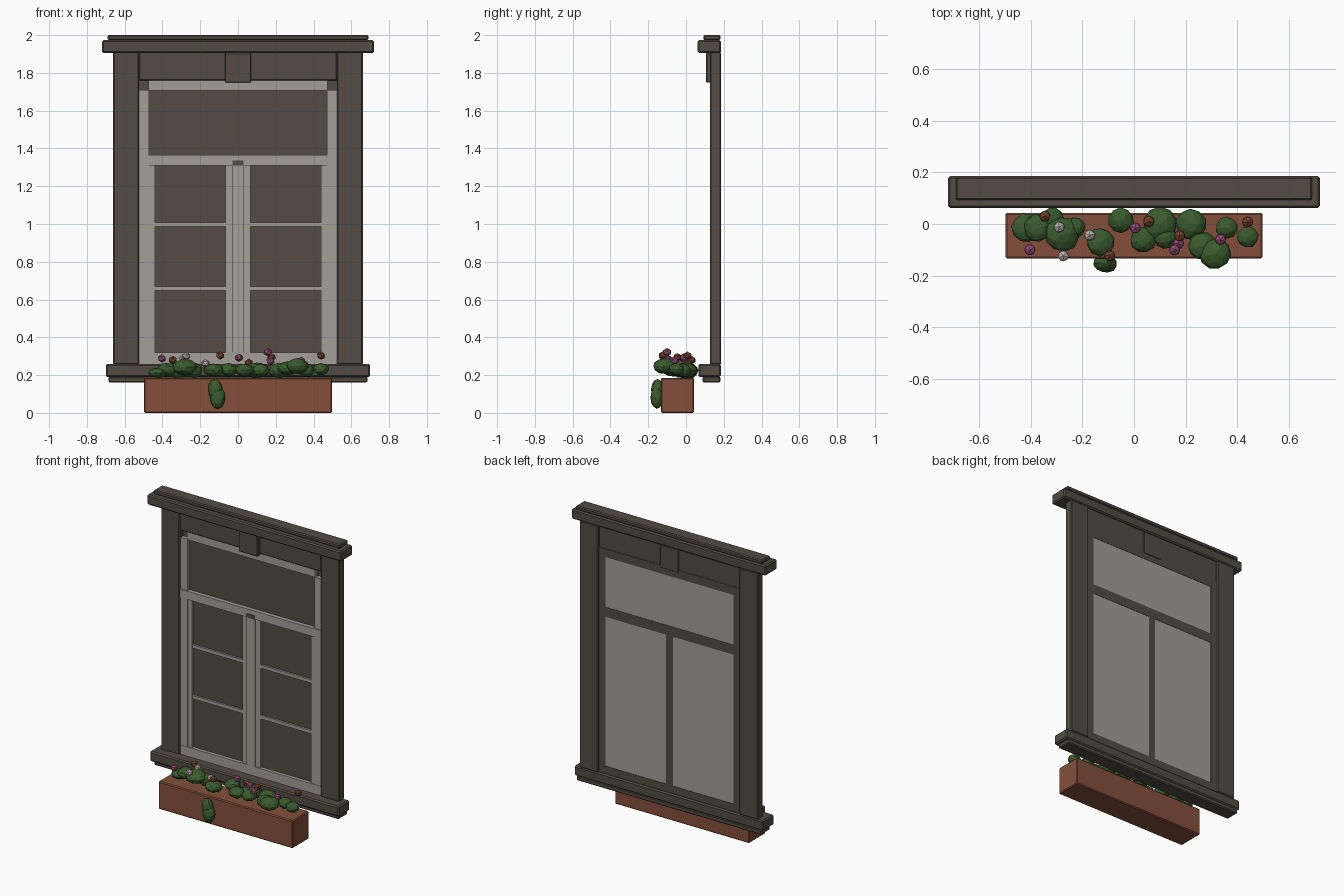
import bpy, bmesh, math, random
from mathutils import Vector, Matrix

random.seed(4)


def material(name, rgb):
    m = bpy.data.materials.new(name)
    m.diffuse_color = (*rgb, 1)
    return m


STONE = material("dark_stone", (0.085, 0.075, 0.058))
PAINT = material("pale_paint", (0.37, 0.345, 0.32))
CLAY = material("terracotta", (0.23, 0.078, 0.043))
LEAF = material("leaf_green", (0.042, 0.105, 0.028))
PINK = material("pink_petal", (0.32, 0.08, 0.19))
WHITE = material("white_petal", (0.52, 0.46, 0.46))
RUST = material("rust_petal", (0.2, 0.06, 0.032))


def add_object(name, bm, mat):
    me = bpy.data.meshes.new(name)
    bm.to_mesh(me)
    bm.free()
    me.materials.append(mat)
    ob = bpy.data.objects.new(name, me)
    bpy.context.collection.objects.link(ob)
    return ob


def box(name, x, y, z, mat, bevel=0.0):
    """Box from (min, max) ranges on each axis."""
    bm = bmesh.new()
    size = [r[1] - r[0] for r in (x, y, z)]
    mid = [(r[0] + r[1]) / 2 for r in (x, y, z)]
    bmesh.ops.create_cube(bm, size=1, matrix=Matrix.Translation(mid) @ Matrix.Diagonal((*size, 1)))
    ob = add_object(name, bm, mat)
    if bevel:
        mod = ob.modifiers.new("bevel", "BEVEL")
        mod.width = bevel
        mod.segments = 1
    return ob


def pair(name, x, y, z, mat, bevel=0.0):
    """The same box on the left and the right."""
    box(name + "_right", x, y, z, mat, bevel)
    box(name + "_left", (-x[1], -x[0]), y, z, mat, bevel)


def blob(name, centre, radii, mat, subdiv, jitter=0.0):
    """Faceted ball, slightly uneven."""
    bm = bmesh.new()
    bmesh.ops.create_icosphere(bm, subdivisions=subdiv, radius=1)
    spin = Matrix.Rotation(random.uniform(0, math.tau), 3, 'Z')
    for v in bm.verts:
        p = (spin @ v.co) * (1 + random.uniform(-jitter, jitter))
        v.co = Vector(centre) + Vector(p[i] * radii[i] for i in range(3))
    return add_object(name, bm, mat)


# Stone surround
box("cornice", (-0.72, 0.72), (0.062, 0.186), (1.905, 1.973), STONE, 0.008)
box("cornice_cap", (-0.69, 0.69), (0.092, 0.182), (1.973, 2.0), STONE, 0.006)
pair("jamb", (0.523, 0.661), (0.127, 0.185), (0.255, 1.91), STONE, 0.006)
box("lintel", (-0.525, 0.525), (0.132, 0.172), (1.76, 1.91), STONE, 0.005)
box("keystone", (-0.07, 0.07), (0.106, 0.178), (1.748, 1.906), STONE, 0.005)
box("sill", (-0.70, 0.70), (0.065, 0.185), (0.19, 0.258), STONE, 0.008)
box("sill_base", (-0.685, 0.685), (0.088, 0.182), (0.16, 0.192), STONE, 0.006)

# Dark frame at the back of the opening
BACK = (0.166, 0.175)
pair("back_stile", (0.475, 0.525), BACK, (0.255, 1.765), STONE)
for n, z in (("top", (1.71, 1.765)), ("transom", (1.31, 1.375)), ("bottom", (0.255, 0.31))):
    box("back_rail_" + n, (-0.476, 0.476), BACK, z, STONE)
box("back_mullion", (-0.025, 0.025), BACK, (0.30, 1.32), STONE)

# Panes: dark outside, pale inside
box("glass_top", (-0.48, 0.48), (0.159, 0.165), (1.35, 1.72), STONE)
pair("glass_casement", (0.02, 0.48), (0.159, 0.165), (0.30, 1.33), STONE)
box("blind_top", (-0.476, 0.476), (0.166, 0.173), (1.37, 1.712), PAINT)
pair("blind_casement", (0.024, 0.476), (0.166, 0.173), (0.308, 1.315), PAINT)

# Painted frame and casements
box("frame_top_rail", (-0.475, 0.475), (0.138, 0.165), (1.708, 1.76), PAINT)
pair("frame_stile", (0.47, 0.523), (0.138, 0.165), (0.257, 1.71), PAINT)
box("frame_transom", (-0.523, 0.523), (0.132, 0.165), (1.31, 1.366), PAINT)
box("frame_bottom_rail", (-0.523, 0.523), (0.136, 0.165), (0.257, 0.32), PAINT)
pair("casement_outer_stile", (0.44, 0.471), (0.142, 0.164), (0.32, 1.31), PAINT)
pair("casement_inner_stile", (0.03, 0.066), (0.142, 0.164), (0.32, 1.31), PAINT)
box("meeting_bar", (-0.032, 0.032), (0.134, 0.164), (0.30, 1.312), PAINT)
box("meeting_bar_cap", (-0.03, 0.03), (0.128, 0.135), (1.31, 1.335), STONE)
for i, z in enumerate((0.659, 0.998)):
    pair("glazing_bar_%d" % i, (0.066, 0.44), (0.146, 0.164), (z - 0.011, z + 0.011), PAINT)

# Flower box
box("planter", (-0.498, 0.498), (-0.133, 0.043), (0.0, 0.186), CLAY, 0.006)

# Foliage: x, y, z, radius, half height
leaves = [(-.42, -.015, .212, .055, .028), (-.375, -.015, .23, .055, .035),
          (-.28, -.04, .242, .068, .043), (-.315, .02, .22, .043, .04),
          (-.23, -.015, .225, .042, .04), (-.13, -.07, .226, .055, .034),
          (-.05, .015, .228, .049, .035), (.035, -.06, .226, .05, .034),
          (.1, 0, .225, .066, .042), (.12, -.05, .225, .045, .034),
          (.22, .0, .225, .06, .04), (.36, -.015, .225, .043, .035),
          (.44, -.05, .232, .042, .032), (.265, -.085, .236, .055, .036),
          (.315, -.115, .247, .061, .042)]
for i, (x, y, z, r, h) in enumerate(leaves):
    blob("leaf_clump_%d" % i, (x, y, z), (r, r, h), LEAF, 2, 0.05)
blob("trailing_leaf_upper", (-.12, -.152, .125), (.038, .034, .055), LEAF, 2, 0.05)
blob("trailing_leaf_lower", (-.108, -.155, .08), (.042, .034, .058), LEAF, 2, 0.05)

# Blossoms: x, y, z by colour
blossoms = ((PINK, [(-.403, -.1, .288), (.005, -.015, .292), (.335, -.06, .275),
                    (.157, -.1, .322), (.172, -.075, .275)]),
            (WHITE, [(-.29, -.012, .285), (-.172, -.043, .262), (-.274, -.123, .3)]),
            (RUST, [(-.345, .03, .28), (.057, .01, .265), (.177, -.046, .295),
                    (.44, .008, .303), (-.094, -.123, .304)]))
for mat, spots in blossoms:
    for i, p in enumerate(spots):
        blob("%s_blossom_%d" % (mat.name, i), p, (.024, .024, .022), mat, 1)
